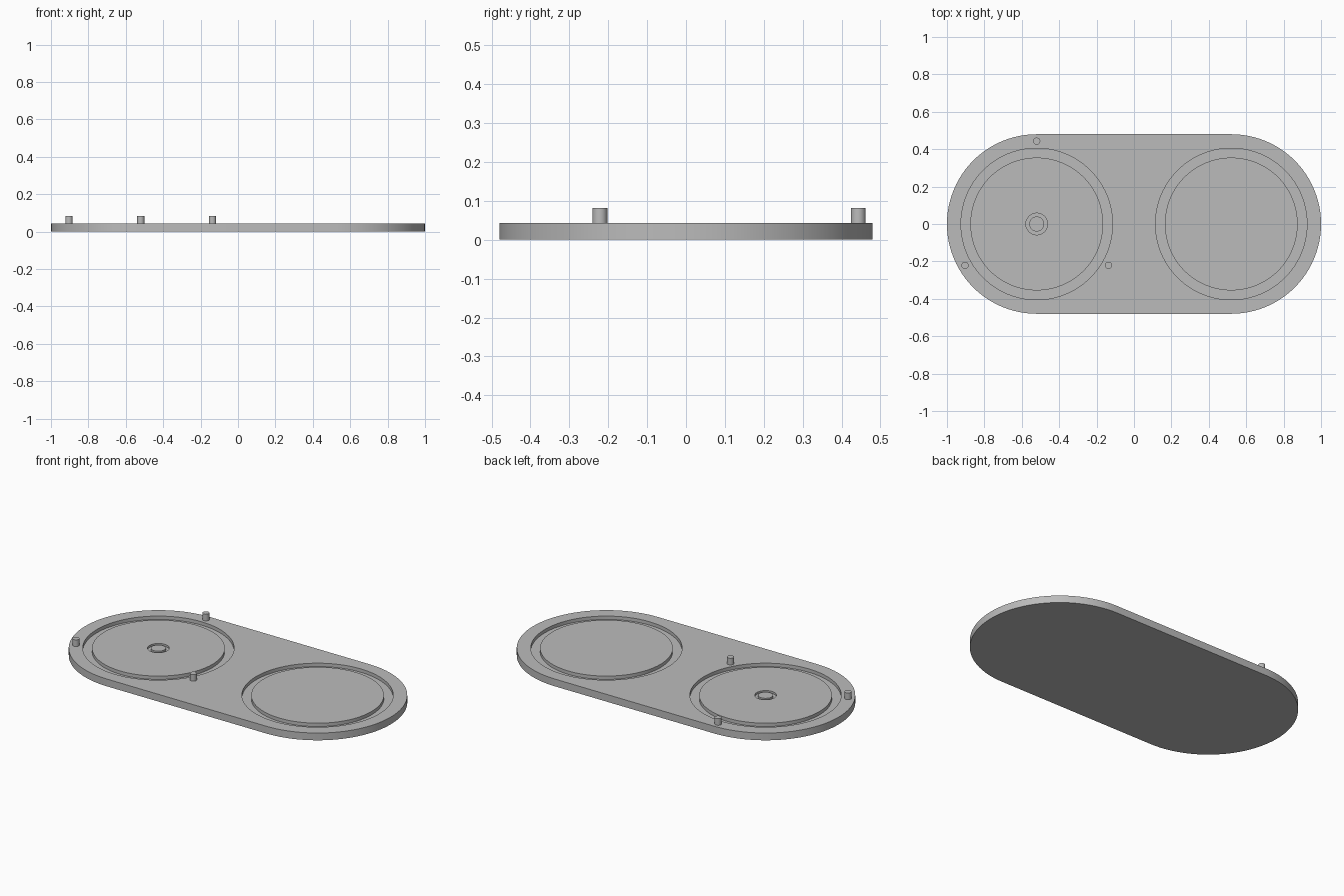
import bpy, bmesh
from math import sin, cos, pi, radians

cube = bpy.data.objects.get("Cube")
if cube:
    bpy.data.objects.remove(cube, do_unlink=True)

END_X, END_R, DECK = 0.52, 0.48, 0.043
SIDES = 96

grey = bpy.data.materials.new("plain grey")
grey.use_nodes = True
grey.diffuse_color = (0.5, 0.5, 0.5, 1)
grey.node_tree.nodes["Principled BSDF"].inputs["Base Color"].default_value = (0.5, 0.5, 0.5, 1)


def make_object(name, bm):
    bmesh.ops.recalc_face_normals(bm, faces=bm.faces[:])
    mesh = bpy.data.meshes.new(name)
    bm.to_mesh(mesh)
    bm.free()
    mesh.materials.append(grey)
    obj = bpy.data.objects.new(name, mesh)
    bpy.context.collection.objects.link(obj)
    return obj


def prism(name, outline, z0, z1):
    bm = bmesh.new()
    face = bm.faces.new([bm.verts.new((x, y, z0)) for x, y in outline])
    top = bmesh.ops.extrude_face_region(bm, geom=[face])["geom"]
    for v in top:
        if isinstance(v, bmesh.types.BMVert):
            v.co.z = z1
    return make_object(name, bm)


def circle(x, y, r, n):
    return [(x + r * cos(2 * pi * i / n), y + r * sin(2 * pi * i / n)) for i in range(n)]


def cut_ring(target, x, inner, outer, depth):
    """Cut an annular groove into the top of the target."""
    bm = bmesh.new()
    loops = [[bm.verts.new((px, py, z)) for px, py in circle(x, 0, r, SIDES)]
             for r, z in ((inner, DECK - depth), (outer, DECK - depth),
                          (outer, DECK + 0.02), (inner, DECK + 0.02))]
    for k in range(4):
        a, b = loops[k], loops[(k + 1) % 4]
        for i in range(SIDES):
            j = (i + 1) % SIDES
            bm.faces.new((a[i], a[j], b[j], b[i]))
    cutter = make_object("groove_cutter", bm)
    cutter.hide_render = True
    mod = target.modifiers.new("groove", 'BOOLEAN')
    mod.operation, mod.solver, mod.object = 'DIFFERENCE', 'EXACT', cutter
    bpy.context.view_layer.objects.active = target
    bpy.ops.object.modifier_apply(modifier=mod.name)
    bpy.data.objects.remove(cutter, do_unlink=True)


# Base plate with two rounded ends
half = SIDES // 2
outline = [(side * (END_X + END_R * cos(t)), side * END_R * sin(t))
           for side in (1, -1)
           for t in (-pi / 2 + pi * i / half for i in range(half + 1))]
base = prism("base_plate", outline, 0, DECK)

# Round grooves at both ends and the small hub groove
for x in (-END_X, END_X):
    cut_ring(base, x, 0.355, 0.405, 0.02)
cut_ring(base, -END_X, 0.04, 0.058, 0.012)

# Three pins around the right-hand groove
parts = [base]
for name, angle in (("back_pin", 90), ("outer_pin", 210), ("inner_pin", 330)):
    a = radians(angle)
    parts.append(prism(name, circle(-END_X + 0.443 * cos(a), 0.443 * sin(a), 0.019, 32),
                       DECK - 0.005, 0.082))

bpy.ops.object.select_all(action='DESELECT')
for obj in parts:
    obj.select_set(True)
bpy.context.view_layer.objects.active = base
bpy.ops.object.shade_smooth_by_angle(angle=radians(30))
